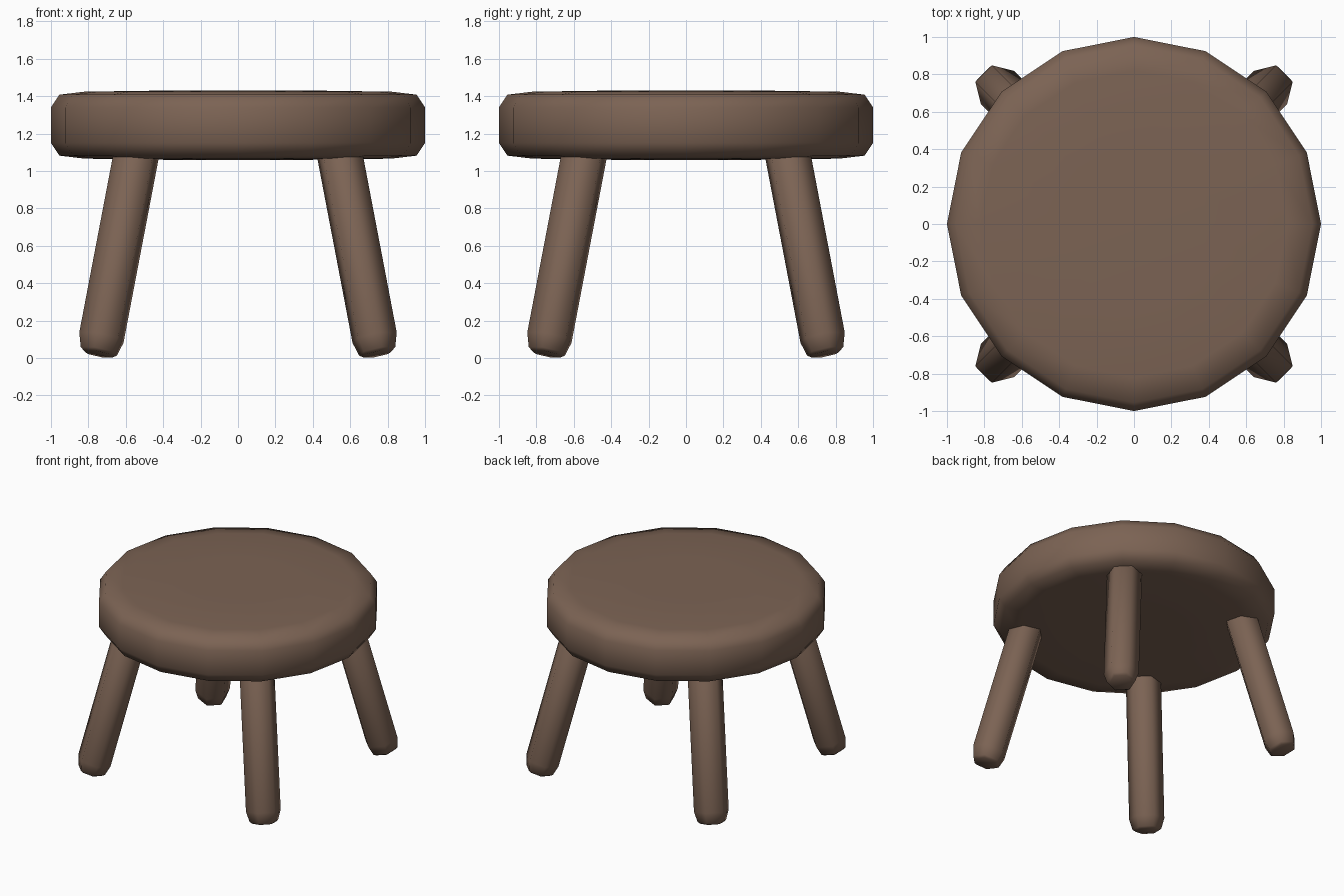
import bpy, bmesh, math
from mathutils import Vector, Matrix

if "Cube" in bpy.data.objects:
    bpy.data.objects.remove(bpy.data.objects["Cube"])

wood = bpy.data.materials.new("brown wood")
wood.diffuse_color = (0.20, 0.125, 0.088, 1)
wood.use_nodes = True
wood.node_tree.nodes["Principled BSDF"].inputs["Base Color"].default_value = wood.diffuse_color


def lathe(name, profile, sides, start, matrix, sharp):
    """Spin a (radius, height) profile round z, with both ends closed."""
    bm = bmesh.new()
    rings = []
    for r, z in profile:
        ring = []
        for i in range(sides):
            a = start + 2 * math.pi * i / sides
            ring.append(bm.verts.new((r * math.cos(a), r * math.sin(a), z)))
        rings.append(ring)
    for low, high in zip(rings, rings[1:]):
        for i in range(sides):
            j = (i + 1) % sides
            bm.faces.new((low[i], low[j], high[j], high[i]))
    bm.faces.new(rings[0][::-1])
    bm.faces.new(rings[-1])
    bmesh.ops.recalc_face_normals(bm, faces=bm.faces)
    bm.transform(matrix)
    mesh = bpy.data.meshes.new(name)
    bm.to_mesh(mesh)
    bm.free()
    mesh.materials.append(wood)
    obj = bpy.data.objects.new(name, mesh)
    bpy.context.collection.objects.link(obj)
    bpy.ops.object.select_all(action='DESELECT')
    obj.select_set(True)
    bpy.context.view_layer.objects.active = obj
    bpy.ops.object.shade_smooth_by_angle(angle=math.radians(sharp))
    return obj


# Round seat: softened rims and a very slight crown
half = [(1.0, 0.095), (0.955, 0.163), (0.82, 0.179), (0.4, 0.185)]
profile = [(r, 1.245 - h) for r, h in reversed(half)] + [(r, 1.245 + h) for r, h in half]
lathe("seat", profile, 16, 0, Matrix.Identity(4), 80)

# Four splayed six-sided legs with blunted feet
foot = Vector((0.747, 0.747, 0.022))
top = Vector((0.528, 0.528, 1.17))
axis = top - foot
length = axis.length
tilt = math.atan2(math.hypot(axis.x, axis.y), axis.z)
leg_profile = [(0.082, 0), (0.102, 0.014), (0.125, 0.09),
               (0.125, length - 0.05), (0.09, length)]
names = ["back_right_leg", "back_left_leg", "front_left_leg", "front_right_leg"]
for k, name in enumerate(names):
    turn = Matrix.Rotation(math.radians(45 + 90 * k), 4, 'Z')
    place = turn @ Matrix.Translation((foot.xy.length, 0, foot.z)) @ Matrix.Rotation(-tilt, 4, 'Y')
    lathe(name, leg_profile, 6, math.radians(30), place, 80)
